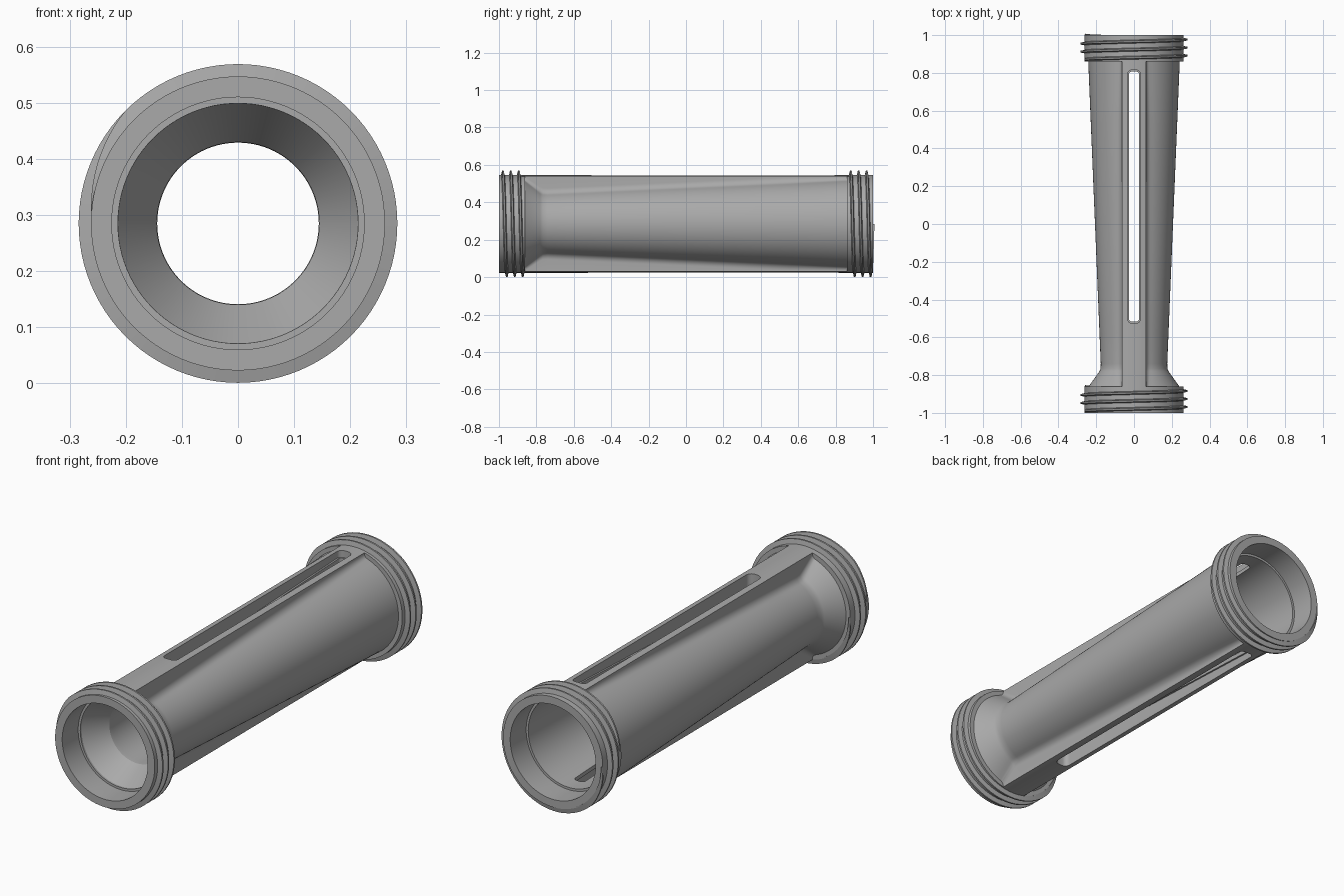
import bpy, bmesh
from math import sin, cos, pi, sqrt, atan2, radians

cube = bpy.data.objects.get("Cube")
if cube:
    bpy.data.objects.remove(cube)

AXIS = 0.285          # height of the tube axis
COLLAR, CREST = 0.262, 0.284
RIB_HALF = 0.063

grey = bpy.data.materials.new("plain_grey")
grey.use_nodes = True
grey.diffuse_color = (0.4, 0.4, 0.4, 1)
grey.node_tree.nodes["Principled BSDF"].inputs["Base Color"].default_value = (0.4, 0.4, 0.4, 1)


def loft(name, rings, cyclic=False):
    """Skin equal-length closed rings; cap the ends unless cyclic."""
    bm = bmesh.new()
    vr = [[bm.verts.new((x, y, z + AXIS)) for x, y, z in ring] for ring in rings]
    pairs = list(zip(vr, vr[1:])) + ([(vr[-1], vr[0])] if cyclic else [])
    for a, b in pairs:
        for i in range(len(a)):
            j = (i + 1) % len(a)
            bm.faces.new((a[i], a[j], b[j], b[i]))
    if not cyclic:
        bm.faces.new(vr[0])
        bm.faces.new(vr[-1])
    bmesh.ops.recalc_face_normals(bm, faces=bm.faces)
    mesh = bpy.data.meshes.new(name)
    bm.to_mesh(mesh)
    bm.free()
    mesh.materials.append(grey)
    ob = bpy.data.objects.new(name, mesh)
    bpy.context.collection.objects.link(ob)
    return ob


def select(ob):
    bpy.ops.object.select_all(action='DESELECT')
    ob.select_set(True)
    bpy.context.view_layer.objects.active = ob


def smooth(ob):
    select(ob)
    bpy.ops.object.shade_smooth_by_angle(angle=radians(28))


def cut(ob, cutter):
    cutter.hide_render = True
    mod = ob.modifiers.new("cut", 'BOOLEAN')
    mod.operation, mod.solver, mod.object = 'DIFFERENCE', 'EXACT', cutter
    select(ob)
    bpy.ops.object.modifier_apply(modifier=mod.name)
    bpy.data.objects.remove(cutter)


def along(profile, y):
    """Radius at y, read from a list of (y, radius)."""
    for (y0, r0), (y1, r1) in zip(profile, profile[1:]):
        if y <= y1:
            return r0 + (r1 - r0) * (y - y0) / (y1 - y0)
    return profile[-1][1]


OUTER = [(-0.88, 0.24), (-0.86, 0.24), (-0.78, 0.183), (-0.765, 0.177),
         (-0.74, 0.176), (0.88, 0.243)]
BORE = [(-0.95, 0.214), (-0.87, 0.214), (-0.76, 0.145), (-0.74, 0.144),
        (0.87, 0.214), (0.95, 0.214)]


# Tapered body with a filleted rib along the top and the bottom
def body_section(y):
    r = along(OUTER, y)
    f = min(0.04, (COLLAR - r) * 1.2)
    cx = RIB_HALF + f
    cz = sqrt((r + f) ** 2 - cx ** 2)
    edge = atan2(RIB_HALF, sqrt(COLLAR ** 2 - RIB_HALF ** 2))
    rib = [(COLLAR * sin(edge * k / 4), COLLAR * cos(edge * k / 4)) for k in range(-4, 5)]
    sweep = atan2(cz, cx)
    fillet = [(cx + f * cos(pi + sweep * k / 6), cz + f * sin(pi + sweep * k / 6))
              for k in range(7)]
    start = atan2(cx, cz)
    n = 36
    arc = [(r * sin(start + (pi - 2 * start) * k / n), r * cos(start + (pi - 2 * start) * k / n))
           for k in range(1, n)]
    half = rib + fillet + arc + [(x, -z) for x, z in reversed(fillet)]
    return [(x, y, z) for x, z in half + [(-x, -z) for x, z in half]]


stations = [y for y, r in OUTER[:-1]] + [-0.74 + 1.62 * k / 10 for k in range(1, 11)]
body = loft("tapered_body", [body_section(y) for y in stations])

# Funnel-shaped bore
N = 96
cut(body, loft("bore_cutter", [[(r * cos(2 * pi * k / N), y, r * sin(2 * pi * k / N))
                                for k in range(N)] for y, r in BORE]))


# Long rounded slots, stepped near the bore
def slot_outline(half, y0, y1, rad):
    corners = [(half, y1, 0), (-half, y1, 1), (-half, y0, 2), (half, y0, 3)]
    pts = []
    for x, y, q in corners:
        cx = x - rad if x > 0 else x + rad
        cy = y - rad if y == y1 else y + rad
        for k in range(7):
            a = (q + k / 6) * pi / 2
            pts.append((cx + rad * cos(a), cy + rad * sin(a)))
    return pts


for side in (1, -1):
    wide = slot_outline(0.035, -0.525, 0.815, 0.024)
    cut(body, loft("slot_recess_cutter",
                   [[(x, y, side * (along(OUTER, y) - 0.012)) for x, y in wide],
                    [(x, y, side * 0.3) for x, y in wide]]))
narrow = slot_outline(0.027, -0.517, 0.807, 0.016)
cut(body, loft("slot_cutter", [[(x, y, z) for x, y in narrow] for z in (-0.32, 0.32)]))
smooth(body)

# Collar rings at both ends
for name, s in (("front", -1), ("back", 1)):
    profile = [(s, 0.225), (s, COLLAR), (s * 0.86, COLLAR), (s * 0.86, 0.226), (s * 0.88, 0.225)]
    smooth(loft(name + "_collar",
                [[(r * cos(2 * pi * k / N), y, r * sin(2 * pi * k / N)) for y, r in profile]
                 for k in range(N)], cyclic=True))

# Screw threads, three turns each, fading in and out
PITCH, TURNS, STEPS = 0.0425, 3, 288
for name, y_start in (("front", -0.99), ("back", 0.87)):
    rings = []
    for k in range(STEPS + 1):
        a = 2 * pi * TURNS * k / STEPS
        fade = min(1, k / 12, (STEPS - k) / 12)
        top = COLLAR - 0.002 + (CREST - COLLAR + 0.002) * fade
        y = y_start + PITCH * TURNS * k / STEPS
        rings.append([(-r * cos(a), y + d, r * sin(a)) for d, r in
                      ((-0.01, 0.258), (-0.004, top), (0.004, top), (0.01, 0.258))])
    smooth(loft(name + "_thread", rings))
